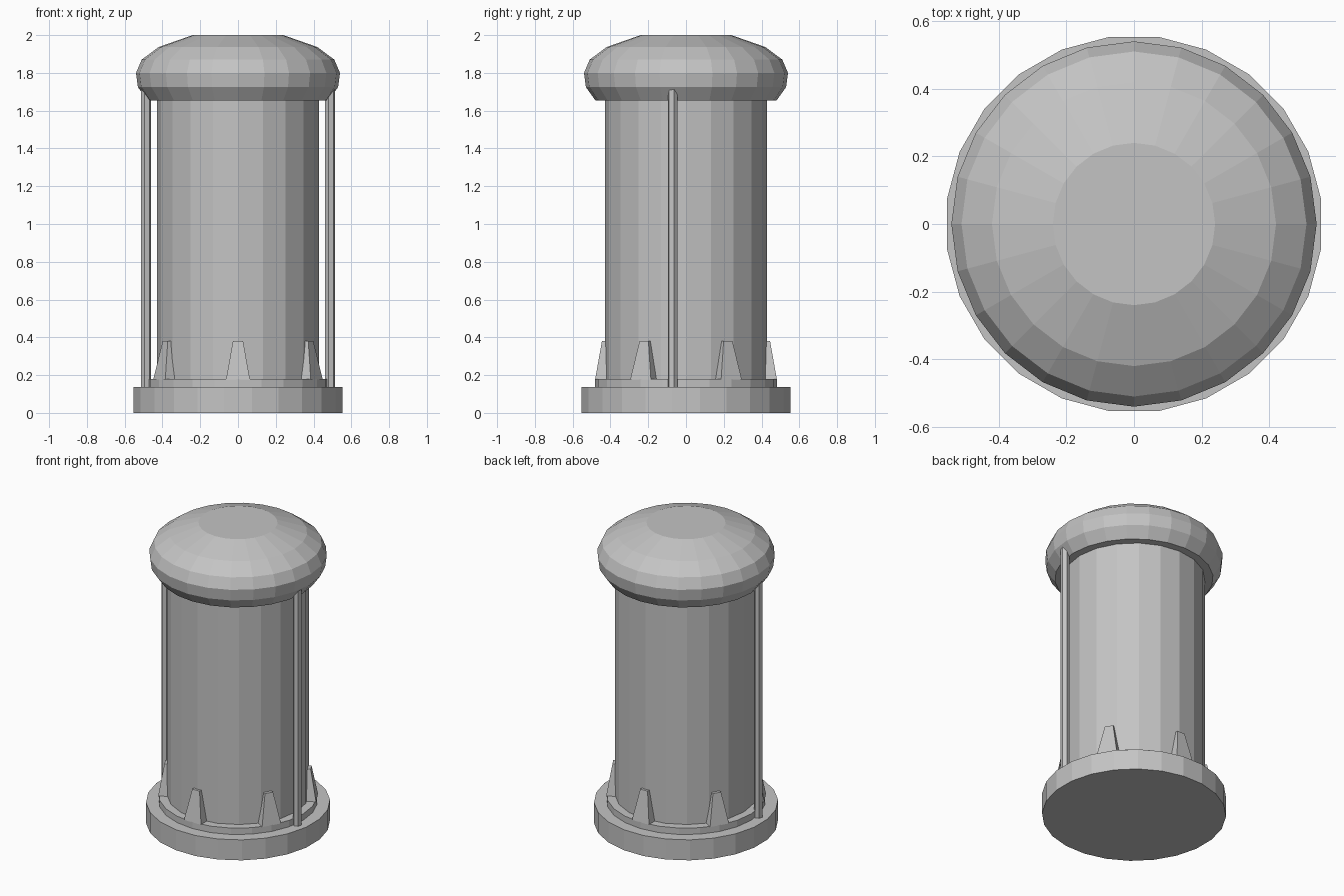
import bpy
import bmesh
from math import sin, cos, pi, radians

cube = bpy.data.objects.get("Cube")
if cube:
    bpy.data.objects.remove(cube, do_unlink=True)

grey = bpy.data.materials.new("plain grey")
grey.use_nodes = True
colour = (0.55, 0.55, 0.55, 1)
grey.diffuse_color = colour
grey.node_tree.nodes["Principled BSDF"].inputs["Base Color"].default_value = colour


def finish(name, bm):
    """Turn a bmesh into a flat-shaded grey object."""
    bmesh.ops.recalc_face_normals(bm, faces=bm.faces)
    mesh = bpy.data.meshes.new(name)
    bm.to_mesh(mesh)
    bm.free()
    mesh.materials.append(grey)
    obj = bpy.data.objects.new(name, mesh)
    bpy.context.collection.objects.link(obj)
    return obj


def bridge(bm, loops):
    """Skin a stack of equal vertex loops and close both ends."""
    rings = [[bm.verts.new(p) for p in loop] for loop in loops]
    n = len(rings[0])
    for low, high in zip(rings, rings[1:]):
        for i in range(n):
            j = (i + 1) % n
            bm.faces.new((low[i], low[j], high[j], high[i]))
    bm.faces.new(rings[0])
    bm.faces.new(rings[-1])


def turned(name, profile, sides, turn=0.0, centre=(0, 0)):
    """Lathe a (radius, height) profile."""
    bm = bmesh.new()
    angles = [turn + 2 * pi * i / sides for i in range(sides)]
    bridge(bm, [[(centre[0] + r * cos(a), centre[1] + r * sin(a), z)
                 for a in angles] for r, z in profile])
    return finish(name, bm)


# Base plate, collar, column and domed cap
turned("base_plate", [(0.558, 0), (0.558, 0.137)], 24, radians(7.5))
turned("base_collar", [(0.482, 0.13), (0.482, 0.18)], 24)
turned("column", [(0.43, 0.17), (0.43, 1.68)], 20)
turned("cap", [(0.48, 1.655), (0.53, 1.725), (0.54, 1.8), (0.51, 1.87),
               (0.42, 1.937), (0.24, 2.0)], 24)

# Thin rods either side of the column
for side, name in ((1, "left_rod"), (-1, "right_rod")):
    turned(name, [(0.027, 0.13), (0.027, 1.74)], 6, radians(15), (side * 0.487, -0.07))

# Six tapered buttresses around the foot of the column
for k in range(6):
    a = radians(-90 + 60 * k)
    loops = []
    for half, outer, z in ((0.063, 0.481, 0.178), (0.027, 0.445, 0.38)):
        corners = ((0.40, -half), (outer, -half), (outer, half), (0.40, half))
        loops.append([(r * cos(a) - t * sin(a), r * sin(a) + t * cos(a), z)
                      for r, t in corners])
    bm = bmesh.new()
    bridge(bm, loops)
    finish(f"buttress_{k + 1}", bm)
